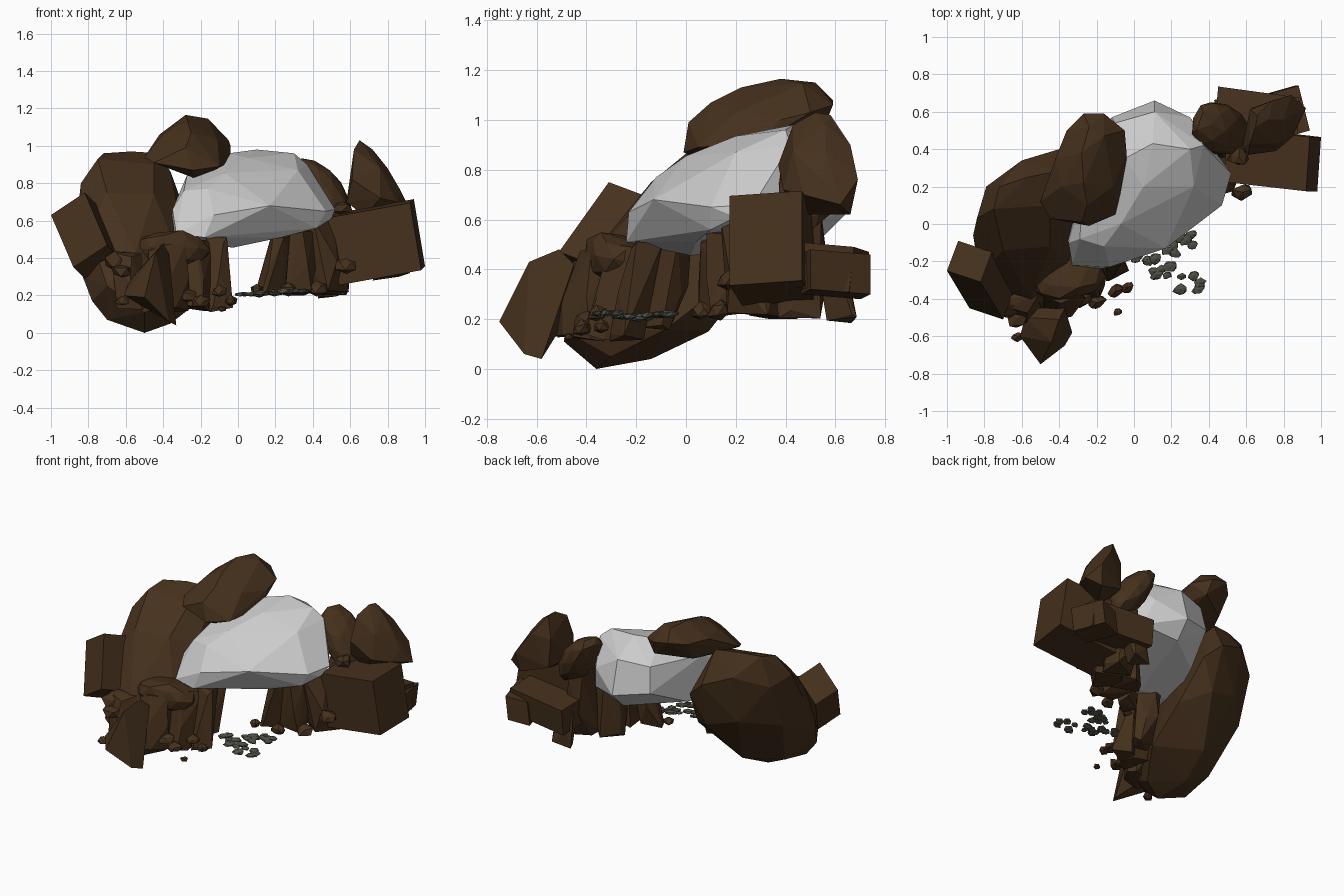
import bpy, bmesh, math, random
from mathutils import Vector as V

random.seed(4)


def material(name, rgb):
    m = bpy.data.materials.new(name)
    m.diffuse_color = (*rgb, 1)
    return m


BROWN = material("brown_stone", (0.06, 0.03, 0.012))
PEBBLE = material("pebble_stone", (0.08, 0.08, 0.06))


def hull(name, groups, mat=BROWN, flatten=9):
    """One object made of a faceted convex rock per point group."""
    mesh = bpy.data.meshes.new(name)
    for pts in groups:
        bm = bmesh.new()
        for p in pts:
            bm.verts.new(p)
        res = bmesh.ops.convex_hull(bm, input=bm.verts)
        junk = list({g for g in res["geom_interior"] + res["geom_unused"]
                     if isinstance(g, bmesh.types.BMVert)})
        bmesh.ops.delete(bm, geom=junk, context='VERTS')
        bmesh.ops.dissolve_limit(bm, angle_limit=math.radians(flatten),
                                 verts=bm.verts, edges=bm.edges)
        bmesh.ops.recalc_face_normals(bm, faces=bm.faces)
        bm.from_mesh(mesh)
        bm.to_mesh(mesh)
        bm.free()
    if mat:
        mesh.materials.append(mat)
    ob = bpy.data.objects.new(name, mesh)
    bpy.context.collection.objects.link(ob)
    return ob


def block(c, u, v, w):
    c, u, v, w = V(c), V(u), V(v), V(w)
    return [c + u * i + v * j + w * k for i in (-1, 1) for j in (-1, 1) for k in (-1, 1)]


def boulder(c, u, v, w, jitter=0.05, grow=1.05, level=2, power=1.0):
    """Jittered ellipsoid with half axes u, v, w; power below 1 makes it boxier."""
    bm = bmesh.new()
    bmesh.ops.create_icosphere(bm, subdivisions=level, radius=1)
    c, u, v, w = V(c), V(u), V(v), V(w)
    pts = []
    for p in bm.verts:
        s = grow + random.uniform(-jitter, jitter)
        x, y, z = (math.copysign(abs(a) ** power, a) for a in p.co)
        pts.append(c + (u * x + v * y + w * z) * s)
    bm.free()
    return pts


def pillar(base, top, r, sides=5):
    pts = []
    for t, k in ((0, 1.0), (0.45, 0.95), (1, 0.85)):
        c = V(base).lerp(V(top), t)
        for i in range(sides):
            a = (i + random.uniform(-0.45, 0.45)) * math.tau / sides
            q = r * k * random.uniform(0.75, 1.2)
            pts.append(c + V((q * math.cos(a), q * math.sin(a), random.uniform(0, 0.04))))
    return pts


def chip(c, r, flat=0.7):
    return boulder(c, (r, r * 0.3, 0), (-r * 0.2, r * 0.8, 0.1 * r), (0, 0, r * flat), 0.25, 1, 1)


# Pale roof boulder
hull("roof_boulder", [[
    (-0.33, -0.22, 0.53), (-0.18, -0.24, 0.51), (-0.36, -0.05, 0.52), (-0.35, -0.10, 0.66),
    (-0.29, -0.08, 0.76), (-0.03, 0.02, 0.455), (0.23, 0.04, 0.51), (0.42, 0.10, 0.56),
    (0.50, 0.20, 0.61), (0.52, 0.27, 0.66), (-0.13, -0.23, 0.63), (0.17, -0.13, 0.68),
    (0.47, 0.10, 0.65), (-0.16, -0.12, 0.77), (-0.07, 0.00, 0.855), (0.32, 0.20, 0.87),
    (0.05, 0.20, 0.935), (0.10, 0.43, 0.98), (0.30, 0.40, 0.96), (0.37, 0.42, 0.90),
    (-0.05, 0.35, 0.96), (-0.10, 0.54, 0.85), (0.11, 0.66, 0.64), (0.30, 0.57, 0.75),
    (0.35, 0.50, 0.58), (0.10, 0.55, 0.53), (-0.12, 0.57, 0.68), (-0.22, 0.30, 0.55),
    (-0.27, 0.20, 0.85), (0.11, 0.60, 0.87)]], None, 5)

# Large rounded boulders
hull("left_boulder", [[
    (-0.75, 0.08, 0.93), (-0.72, 0.20, 0.96), (-0.57, 0.25, 0.97), (-0.42, 0.28, 0.96),
    (-0.45, 0.10, 0.90), (-0.36, 0.20, 0.86), (-0.60, 0.34, 0.83), (-0.40, 0.40, 0.75),
    (-0.28, 0.36, 0.64), (-0.79, 0.20, 0.76), (-0.86, -0.06, 0.62), (-0.84, 0.03, 0.80),
    (-0.80, 0.08, 0.45), (-0.60, 0.28, 0.50), (-0.38, 0.32, 0.44), (-0.22, 0.18, 0.36),
    (-0.70, -0.14, 0.75), (-0.45, -0.12, 0.74), (-0.33, 0.02, 0.70), (-0.80, -0.25, 0.55),
    (-0.35, -0.22, 0.50), (-0.83, -0.25, 0.30), (-0.78, -0.33, 0.17), (-0.70, -0.33, 0.07),
    (-0.50, -0.36, 0.00), (-0.36, -0.30, 0.05), (-0.22, -0.08, 0.16), (-0.54, -0.14, 0.04),
    (-0.70, -0.10, 0.12), (-0.50, 0.09, 0.15), (-0.70, -0.47, 0.25), (-0.50, -0.49, 0.11),
    (-0.40, -0.46, 0.14), (-0.55, -0.40, 0.43)]], BROWN, 4)
hull("top_boulder", [[
    (-0.50, 0.12, 0.94), (-0.45, 0.03, 0.91), (-0.24, -0.01, 0.87), (-0.10, 0.05, 0.89),
    (-0.04, 0.38, 1.00), (-0.05, 0.50, 1.03), (-0.16, 0.59, 1.06), (-0.27, 0.59, 1.08),
    (-0.36, 0.50, 1.06), (-0.42, 0.35, 1.06), (-0.28, 0.38, 1.165), (-0.16, 0.47, 1.145),
    (-0.39, 0.20, 1.07), (-0.25, 0.10, 1.07), (-0.28, 0.01, 0.99), (-0.11, 0.20, 1.03),
    (-0.04, 0.30, 0.91), (-0.15, 0.20, 0.85), (-0.24, 0.08, 0.83), (-0.40, 0.15, 0.89),
    (-0.14, 0.55, 0.96), (-0.35, 0.42, 0.93), (-0.27, 0.22, 1.13), (-0.24, 0.52, 1.15)]],
    BROWN, 4)
hull("right_boulder", [boulder((0.46, 0.51, 0.75), (0.13, -0.05, -0.06), (0.04, 0.13, 0),
                               (-0.05, 0.02, 0.17), 0.04, 1.02, 2, 0.9)])
hull("right_tall_rock", [[
    (0.65, 0.52, 1.03), (0.62, 0.43, 0.98), (0.72, 0.56, 0.98), (0.66, 0.58, 1.02),
    (0.58, 0.42, 0.70), (0.61, 0.37, 0.82), (0.76, 0.39, 0.72), (0.87, 0.55, 0.76),
    (0.92, 0.62, 0.66), (0.84, 0.69, 0.76), (0.74, 0.66, 0.90), (0.63, 0.62, 0.68),
    (0.82, 0.66, 0.62), (0.68, 0.45, 0.62), (0.76, 0.43, 0.88), (0.62, 0.61, 0.88),
    (0.85, 0.47, 0.70), (0.80, 0.56, 0.88)]], BROWN, 5)

# Angular blocks
hull("left_block", [block((-0.82, -0.3, 0.52), (0.06, -0.1, -0.14), (0.09, -0.03, 0.06),
                          (0.03, 0.08, -0.03))])
hull("front_block", [[
    (-0.61, -0.60, 0.20), (-0.50, -0.75, 0.19), (-0.33, -0.58, 0.04), (-0.37, -0.65, 0.06),
    (-0.40, -0.51, 0.48), (-0.37, -0.45, 0.42), (-0.44, -0.63, 0.43), (-0.58, -0.50, 0.28),
    (-0.55, -0.45, 0.25)]])
hull("right_block", [block((0.74, 0.345, 0.485), (0.22, -0.025, 0.04), (0.03, 0, -0.18),
                           (0.01, 0.145, 0.01))])
hull("back_right_blocks", [
    block((0.66, 0.58, 0.40), (0.22, -0.03, 0.01), (0, 0.01, 0.09), (0.01, 0.115, -0.01)),
    block((0.83, 0.60, 0.38), (0.07, 0.02, 0.01), (0.01, 0, 0.08), (-0.03, 0.12, -0.01))])
hull("front_ledge", [boulder((-0.36, -0.26, 0.43), (0.2, 0.03, 0), (-0.03, 0.15, -0.03),
                             (0, 0, 0.11), 0.06, 1, 2, 0.85)])

# Legs holding up the roof on both sides of the opening
hull("left_legs", [pillar(*p) for p in (
    ((-0.12, -0.24, 0.11), (-0.12, -0.17, 0.48), 0.08),
    ((-0.24, -0.31, 0.11), (-0.22, -0.22, 0.48), 0.10),
    ((-0.40, -0.42, 0.11), (-0.38, -0.32, 0.44), 0.12),
    ((-0.56, -0.46, 0.12), (-0.60, -0.41, 0.40), 0.09),
    ((-0.16, -0.12, 0.15), (-0.15, -0.04, 0.48), 0.09))], BROWN, 3)
hull("right_legs", [pillar(*p) for p in (
    ((0.17, 0.12, 0.20), (0.24, 0.13, 0.50), 0.085),
    ((0.32, 0.18, 0.20), (0.32, 0.17, 0.54), 0.10),
    ((0.47, 0.28, 0.19), (0.42, 0.24, 0.57), 0.11),
    ((0.36, 0.34, 0.20), (0.35, 0.32, 0.57), 0.11),
    ((0.50, 0.45, 0.20), (0.48, 0.48, 0.60), 0.11),
    ((0.50, 0.63, 0.18), (0.50, 0.60, 0.40), 0.07))], BROWN, 3)

# Small brown fragments lodged around the legs
hull("fragments", [chip(V((x, y, z)), r) for x, y, z, r in (
    (-0.04, -0.34, 0.17, 0.04), (-0.09, -0.47, 0.13, 0.025), (-0.2, -0.42, 0.16, 0.05),
    (-0.1, -0.36, 0.22, 0.045), (-0.28, -0.40, 0.2, 0.06), (-0.62, -0.50, 0.33, 0.06),
    (-0.66, -0.44, 0.38, 0.07), (-0.62, -0.6, 0.17, 0.035), (0.58, 0.17, 0.36, 0.06),
    (0.1, 0.05, 0.23, 0.04), (0.27, 0.06, 0.23, 0.05), (0.42, 0.14, 0.24, 0.06),
    (0.56, 0.36, 0.67, 0.06))])

# Thin scatter of grey-green pebbles on the cave floor
spots = [(0.30, -0.31), (0.16, -0.25), (0.07, -0.17), (0.19, -0.13), (0.26, -0.08)]
hull("pebbles", [chip((x + random.uniform(-0.06, 0.06), y + random.uniform(-0.04, 0.04),
                       0.2 + 0.08 * x), random.uniform(0.025, 0.038), 0.4)
                 for x, y in spots for _ in range(6)], PEBBLE)
